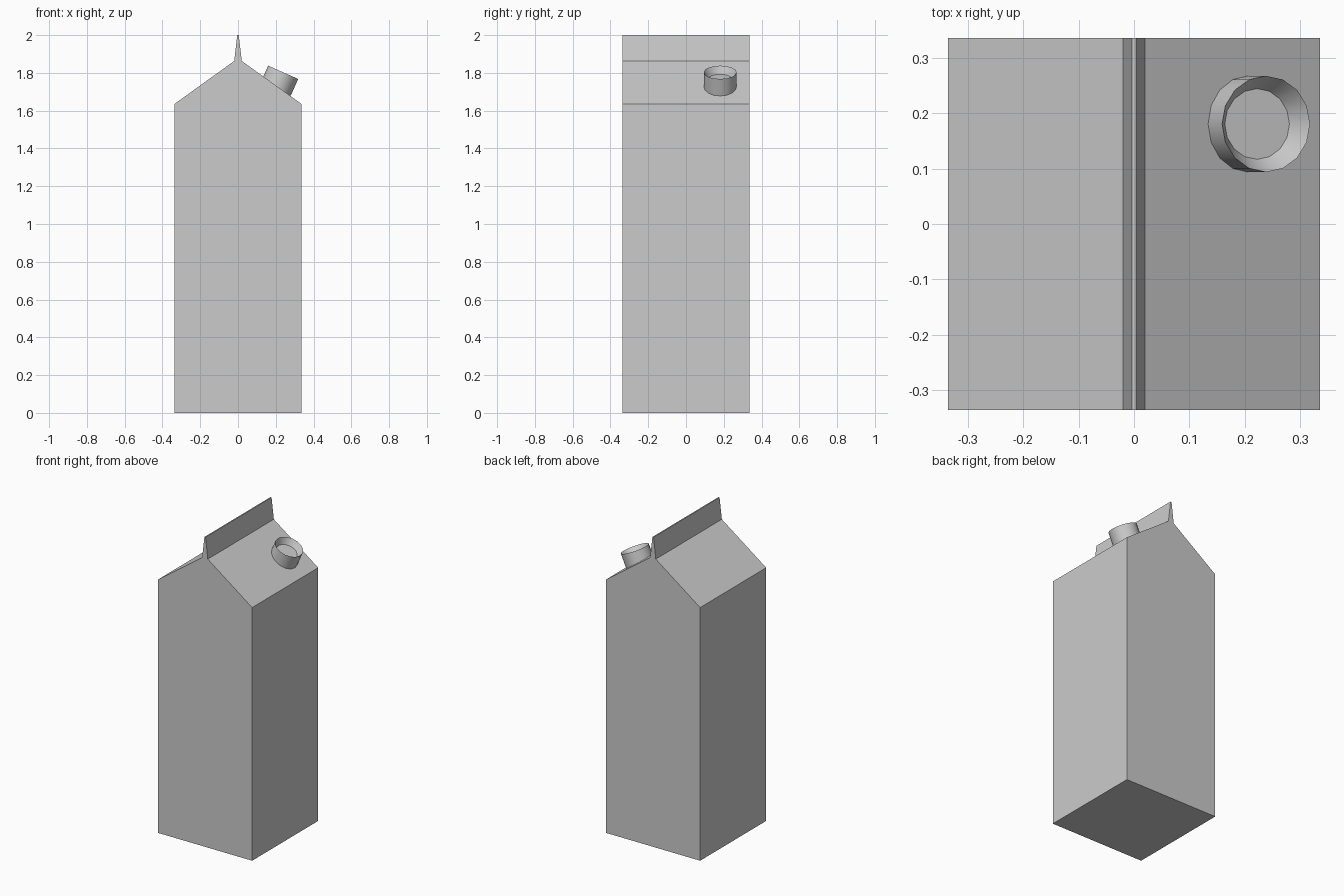
import bpy, bmesh, math
from mathutils import Matrix

if "Cube" in bpy.data.objects:
    bpy.data.objects.remove(bpy.data.objects["Cube"])

HALF = 0.337      # half width and depth of the carton
SIDES = 16        # facets around the spout


def make_object(name, bm):
    bmesh.ops.recalc_face_normals(bm, faces=bm.faces)
    mesh = bpy.data.meshes.new(name)
    bm.to_mesh(mesh)
    bm.free()
    obj = bpy.data.objects.new(name, mesh)
    bpy.context.collection.objects.link(obj)
    return obj


# Carton: mirrored gable profile with the pinched top seam, extruded along y
right_half = [(HALF, 0), (HALF, 1.635), (0.02, 1.863), (0.004, 2.0)]
profile = right_half + [(-x, z) for x, z in reversed(right_half)]
bm = bmesh.new()
face = bm.faces.new([bm.verts.new((x, -HALF, z)) for x, z in profile])
ext = bmesh.ops.extrude_face_region(bm, geom=[face])
bmesh.ops.translate(bm, vec=(0, 2 * HALF, 0),
                    verts=[v for v in ext["geom"] if isinstance(v, bmesh.types.BMVert)])
make_object("carton", bm)

# Spout: tilted cylinder with a tapered recess in its top
spout_rings = [(0.087, -0.098), (0.087, 0), (0.064, -0.04)]   # radius, height
bm = bmesh.new()
rings = []
for radius, height in spout_rings:
    angles = [2 * math.pi * i / SIDES for i in range(SIDES)]
    rings.append([bm.verts.new((radius * math.cos(a), radius * math.sin(a), height))
                  for a in angles])
for low, high in zip(rings, rings[1:]):
    for i in range(SIDES):
        j = (i + 1) % SIDES
        bm.faces.new((low[i], low[j], high[j], high[i]))
bm.faces.new(rings[0])
bm.faces.new(rings[-1])
spout = make_object("spout", bm)
spout.matrix_world = (Matrix.Translation((0.239, 0.181, 1.803))
                      @ Matrix.Rotation(math.radians(23.9), 4, 'Y'))
bpy.context.view_layer.objects.active = spout
spout.select_set(True)
bpy.ops.object.shade_smooth_by_angle(angle=math.radians(30))
